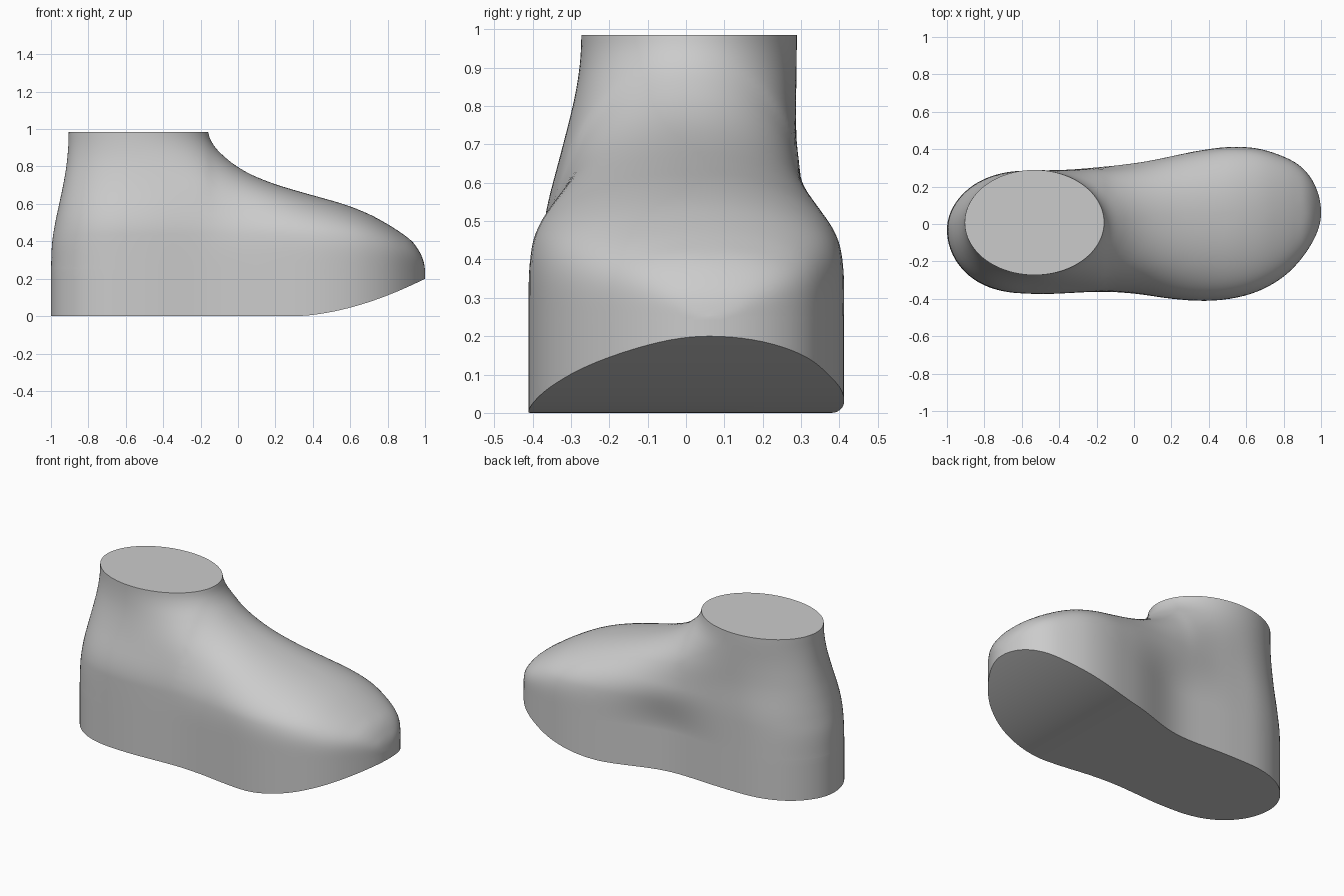
import bpy, bmesh, math

cube = bpy.data.objects.get("Cube")
if cube:
    bpy.data.objects.remove(cube, do_unlink=True)

TOP, WALL = 0.985, 0.25      # flat ankle cut, top of the upright side wall
N, WALL_ROWS, UPPER_ROWS = 64, 6, 56


def curve(points):
    """Smooth function through a few (input, value) points."""
    pts = sorted(points)
    slope = [(b[1] - a[1]) / (b[0] - a[0]) for a, b in zip(pts, pts[1:])]
    tan = [slope[0]] + [(a + b) / 2 for a, b in zip(slope, slope[1:])] + [slope[-1]]

    def f(x):
        x = min(max(x, pts[0][0]), pts[-1][0])
        i = 0
        while i < len(pts) - 2 and x > pts[i + 1][0]:
            i += 1
        (x0, y0), (x1, y1) = pts[i], pts[i + 1]
        h = x1 - x0
        t = (x - x0) / h
        a, b = tan[i] * h, tan[i + 1] * h
        return y0 + t * (a + t * (3 * (y1 - y0) - 2 * a - b + t * (a + b - 2 * (y1 - y0))))
    return f


def ease(x, start, end):
    t = min(max((x - start) / (end - start), 0), 1)
    return t * t * (3 - 2 * t)


# Profile from toe over the instep to the ankle, and down the heel
instep = [(.25, 1), (.3, .99), (.35, .967), (.4, .93), (.45, .865), (.5, .785),
          (.55, .69), (.6, .56), (.65, .385), (.7, .215), (.75, .085), (.8, -.005),
          (.85, -.07), (.9, -.12), (.95, -.15), (TOP, -.16)]
front_x = curve(instep)
crest_z = curve([(x, z) for z, x in instep] + [(-.4, 1.4), (-1, 1.7)])
heel_x = curve([(.25, -1), (.4, -.993), (.5, -.977), (.6, -.956), (.7, -.935),
                (.8, -.918), (.9, -.908), (TOP, -.905)])

# Widest half widths, relative to a circular arc
width = {
    1: curve([(-1, .48), (-.85, .45), (-.7, .405), (-.5, .34), (-.3, .308), (0, .32),
              (.35, .389), (.52, .438), (.65, .475), (.8, .515), (.9, .56), (1, .6)]),
    -1: curve([(-1, .56), (-.85, .525), (-.7, .48), (-.55, .435), (-.2, .376), (0, .387),
               (.2, .432), (.35, .471), (.5, .507), (.7, .545), (.85, .55), (1, .5)]),
}


def side_y(x, z, t, side):
    """Outline of the foot at height z, blending into the ankle ellipse."""
    back = heel_x(z)
    fade = min(max((-.3 - x) / (-.3 - back), 0), 1)
    fx = x - (back + 1) * fade
    half = width[side](fx) * math.sqrt(max(1 - fx * fx, 0))
    if side > 0:
        # Arch: the inner side is hollow below the instep
        half -= .045 * math.exp(-((fx + .05) / .25) ** 2) * (1 - ease(z, WALL, .55))
    if z > WALL:
        rise = min((z - WALL) / max(crest_z(x) - WALL, 1e-4), 1)
        power = 4.2 if side > 0 else 3 + ease(x, -.1, .3)
        half *= math.sqrt(1 - rise ** power)
    foot = .015 + .045 * fx + side * half
    s = ease(z, .44, TOP)
    ankle = .008 + side * .281 * max(math.sin(t), 0) ** (.6 + .4 * s)
    return foot * (1 - s) + ankle * s


def sole_z(x):
    return .2 * max((x - .3) / .7, 0) ** 1.75


def ring(bm, z, wall=None):
    """One closed loop: heel to toe on one side, then back on the other."""
    back, front = heel_x(z), front_x(z)
    verts = []
    for i in range(2 * N):
        side = -1 if i <= N else 1
        t = math.pi * (i if i <= N else 2 * N - i) / N
        x = (back + front) / 2 - (front - back) / 2 * math.cos(t)
        y = side_y(x, z, t, side)
        if i in (0, N):
            y = (side_y(x, z, t, 1) + y) / 2
        height = z if wall is None else sole_z(x) + (WALL - sole_z(x)) * wall
        verts.append(bm.verts.new((x, y, height)))
    return verts


bm = bmesh.new()
rings = [ring(bm, WALL, i / WALL_ROWS) for i in range(WALL_ROWS + 1)]
rings += [ring(bm, WALL + (TOP - WALL) * (i / UPPER_ROWS) ** 1.3)
          for i in range(1, UPPER_ROWS + 1)]

# Side and instep surface
for low, high in zip(rings, rings[1:]):
    for i in range(2 * N):
        j = (i + 1) % (2 * N)
        bm.faces.new((low[i], low[j], high[j], high[i])).smooth = True

# Sole in strips across the foot, and flat ankle cut
base = rings[0]
for i in range(N):
    strip = [base[i], base[-i % (2 * N)], base[2 * N - i - 1], base[i + 1]]
    bm.faces.new(list(dict.fromkeys(strip)))
bm.faces.new(rings[-1])
bmesh.ops.recalc_face_normals(bm, faces=bm.faces)

mesh = bpy.data.meshes.new("foot_form")
bm.to_mesh(mesh)
bm.free()
foot = bpy.data.objects.new("foot_form", mesh)
bpy.context.collection.objects.link(foot)

grey = bpy.data.materials.new("plain_grey")
grey.use_nodes = True
color = (.6, .6, .6, 1)
grey.diffuse_color = color
grey.node_tree.nodes["Principled BSDF"].inputs["Base Color"].default_value = color
mesh.materials.append(grey)

bpy.ops.object.select_all(action='DESELECT')
foot.select_set(True)
bpy.context.view_layer.objects.active = foot
bpy.ops.object.shade_smooth_by_angle(angle=math.radians(40))
